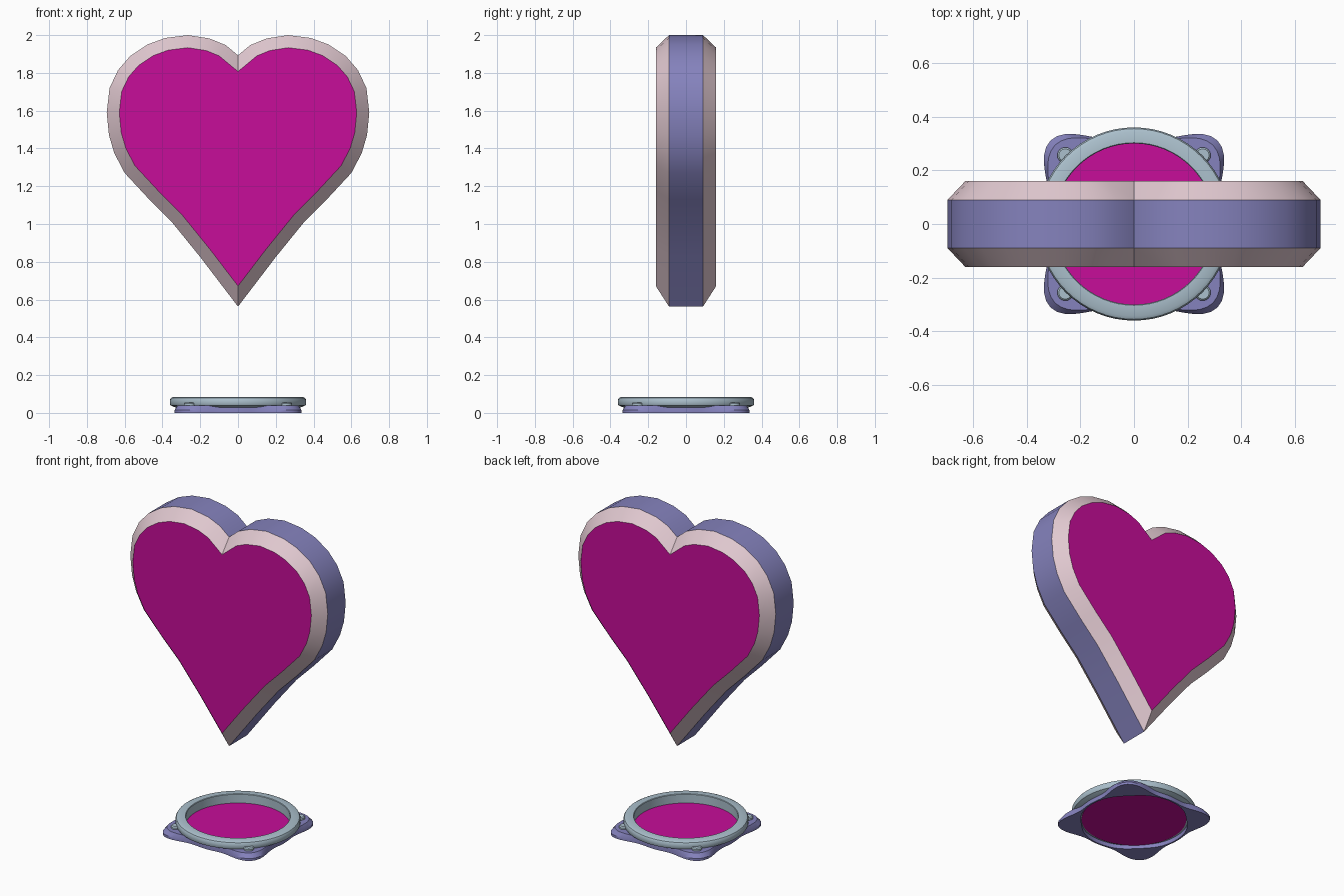
import bpy, bmesh
from math import sin, cos, pi, radians
from mathutils import Vector

cube = bpy.data.objects.get("Cube")
if cube:
    bpy.data.objects.remove(cube, do_unlink=True)


def material(name, colour):
    m = bpy.data.materials.new(name)
    m.use_nodes = True
    m.diffuse_color = (*colour, 1)
    m.node_tree.nodes["Principled BSDF"].inputs["Base Color"].default_value = (*colour, 1)
    return m


MAGENTA = material("magenta", (0.57, 0.004, 0.32))
PURPLE = material("dusty purple", (0.235, 0.225, 0.51))
PINK = material("pale pink", (0.75, 0.58, 0.63))
STEEL = material("pale steel blue", (0.41, 0.53, 0.61))


def skin(name, loops, bands, cap=None, closed=False):
    """Bridge matching loops of points; one material per band, optional end caps."""
    bm = bmesh.new()
    rows = [[bm.verts.new(p) for p in loop] for loop in loops]
    mats = list(dict.fromkeys(bands + ([cap] if cap else [])))
    pairs = list(zip(rows, rows[1:])) + ([(rows[-1], rows[0])] if closed else [])
    n = len(rows[0])
    for (a, b), mat in zip(pairs, bands):
        for i in range(n):
            j = (i + 1) % n
            bm.faces.new((a[i], a[j], b[j], b[i])).material_index = mats.index(mat)
    if cap:
        for row in (rows[0], rows[-1]):
            bm.faces.new(row).material_index = mats.index(cap)
    bmesh.ops.recalc_face_normals(bm, faces=bm.faces[:])
    mesh = bpy.data.meshes.new(name)
    bm.to_mesh(mesh)
    bm.free()
    for m in mats:
        mesh.materials.append(m)
    obj = bpy.data.objects.new(name, mesh)
    bpy.context.collection.objects.link(obj)
    bpy.ops.object.select_all(action='DESELECT')
    obj.select_set(True)
    bpy.context.view_layer.objects.active = obj
    bpy.ops.object.shade_smooth_by_angle(angle=radians(32))
    return obj


def circle(r, z, n=64, centre=(0, 0)):
    return [(centre[0] + r * cos(2 * pi * i / n), centre[1] + r * sin(2 * pi * i / n), z)
            for i in range(n)]


def inset(points, d):
    """Mitred inward offset of a counter-clockwise outline."""
    result = []
    for i, p in enumerate(points):
        e1 = (p - points[i - 1]).normalized()
        e2 = (points[(i + 1) % len(points)] - p).normalized()
        n1, n2 = Vector((-e1.y, e1.x)), Vector((-e2.y, e2.x))
        result.append(p + (n1 + n2) * d / (1 + n1.dot(n2)))
    return result


# Heart: half outline from bottom tip to top notch, mirrored
half = [(0, .563), (.2, .825), (.35, 1.01), (.47, 1.13), (.6, 1.27), (.655, 1.375),
        (.683, 1.47), (.695, 1.59), (.68, 1.72), (.635, 1.815), (.57, 1.89),
        (.48, 1.95), (.385, 1.985), (.265, 2), (.15, 1.982), (.065, 1.947), (0, 1.893)]
outline = [Vector(p) for p in half] + [Vector((-x, z)) for x, z in half[-2:0:-1]]
face = inset(outline, .066)


def at_depth(points, y):
    return [(p.x, y, p.y) for p in points]


skin("heart",
     [at_depth(face, -.16), at_depth(outline, -.09), at_depth(outline, .09), at_depth(face, .16)],
     [PINK, PURPLE, PINK], cap=MAGENTA)

# Base foot: thin round wall that swells into four corner lobes
STEPS = 96


def lobed(radius, swell, z):
    loop = []
    for i in range(STEPS):
        a = 2 * pi * i / STEPS
        r = radius + swell * abs(sin(2 * a)) ** 5
        loop.append((r * cos(a), r * sin(a), z))
    return loop


skin("base_foot",
     [lobed(.318, -.014, 0), lobed(.328, .112, 0), lobed(.328, .112, .015),
      lobed(.326, .09, .04), lobed(.318, -.014, .04)],
     [PURPLE] * 5, closed=True)

# Base rim
rim = [(.3, .022), (.335, .03), (.357, .04), (.36, .045), (.36, .07),
       (.355, .079), (.343, .085), (.303, .085), (.3, .082)]
skin("base_rim", [circle(r, z) for r, z in rim], [STEEL] * len(rim), closed=True)

# Glowing pad inside the rim
skin("base_pad", [circle(.302, .02), circle(.302, .027)], [MAGENTA], cap=MAGENTA)

# Studs on the lobes
for sx, sy, where in ((1, -1, "front_left"), (-1, -1, "front_right"),
                      (1, 1, "back_left"), (-1, 1, "back_right")):
    spot = (.256 * sx, .256 * sy)
    skin("stud_" + where,
         [circle(.03, .03, 16, spot), circle(.03, .05, 16, spot), circle(.024, .056, 16, spot)],
         [STEEL] * 2, cap=STEEL)
